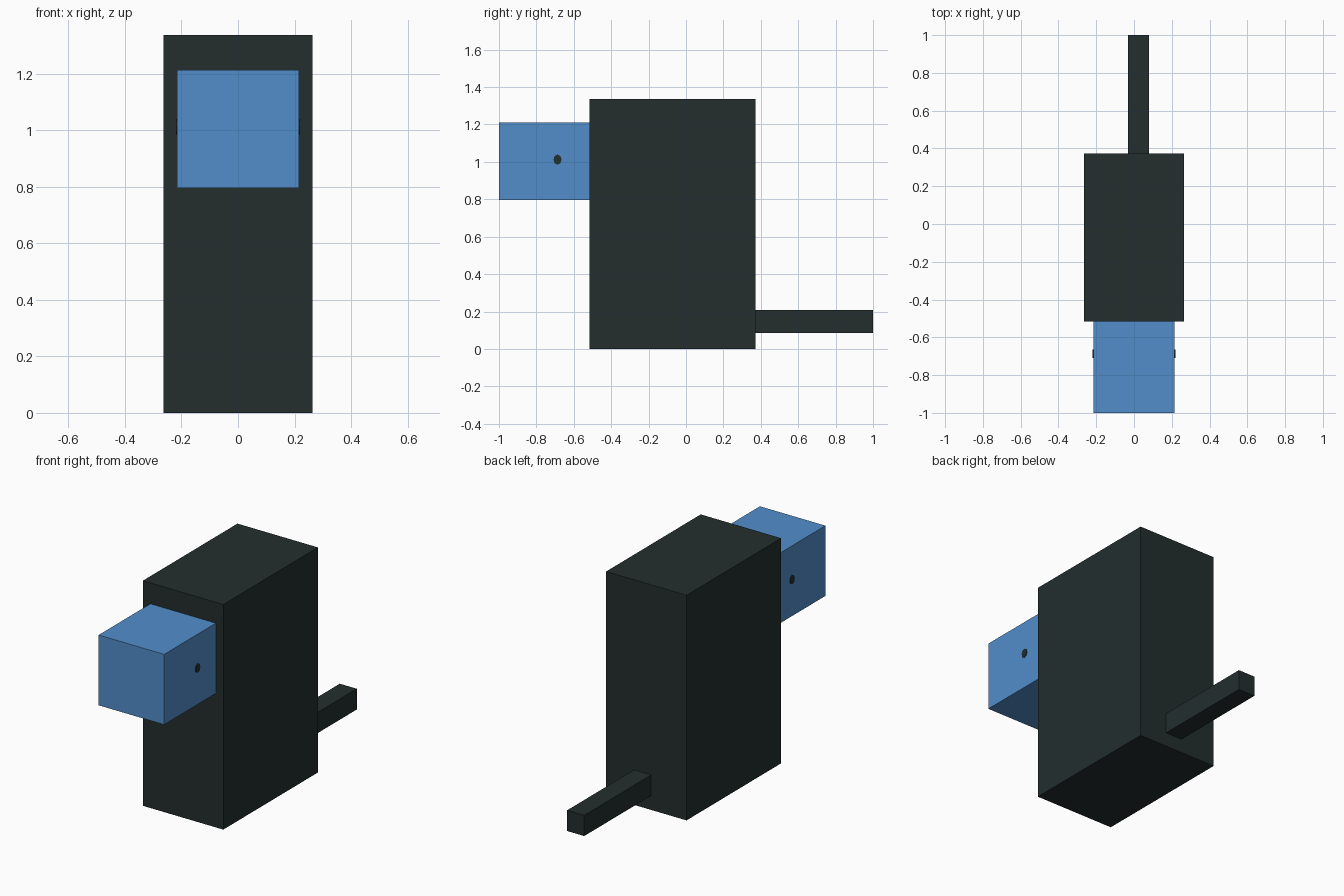
import bpy, math

if "Cube" in bpy.data.objects:
    bpy.data.objects.remove(bpy.data.objects["Cube"])


def material(name, rgb):
    m = bpy.data.materials.new(name)
    m.diffuse_color = (*rgb, 1)
    m.use_nodes = True
    m.node_tree.nodes["Principled BSDF"].inputs["Base Color"].default_value = m.diffuse_color
    return m


dark = material("dark_slate", (0.017, 0.027, 0.027))
blue = material("sky_blue", (0.085, 0.27, 0.60))


def box(name, x, y, z, mat):
    """Box from (min, max) ranges on each axis."""
    bpy.ops.mesh.primitive_cube_add(size=1)
    o = bpy.context.object
    o.name = name
    for i, (a, b) in enumerate((x, y, z)):
        o.location[i] = (a + b) / 2
        o.scale[i] = b - a
    bpy.ops.object.transform_apply(location=False, rotation=False, scale=True)
    o.data.materials.append(mat)
    return o


# Main parts
box("body", (-0.264, 0.264), (-0.515, 0.372), (0, 1.336), dark)
box("head", (-0.215, 0.215), (-1.0, -0.515), (0.795, 1.212), blue)
box("tail", (-0.032, 0.08), (0.372, 1.0), (0.085, 0.208), dark)

# Small dark eyes as thin plates on both sides of the head
for side, label in ((1, "right"), (-1, "left")):
    bpy.ops.mesh.primitive_cylinder_add(
        vertices=8, radius=0.024, depth=0.008,
        location=(side * 0.215, -0.687, 1.012),
        rotation=(0, math.pi / 2, 0))
    eye = bpy.context.object
    eye.name = label + "_eye"
    eye.scale = (1.15, 0.9, 1)
    eye.data.materials.append(dark)
